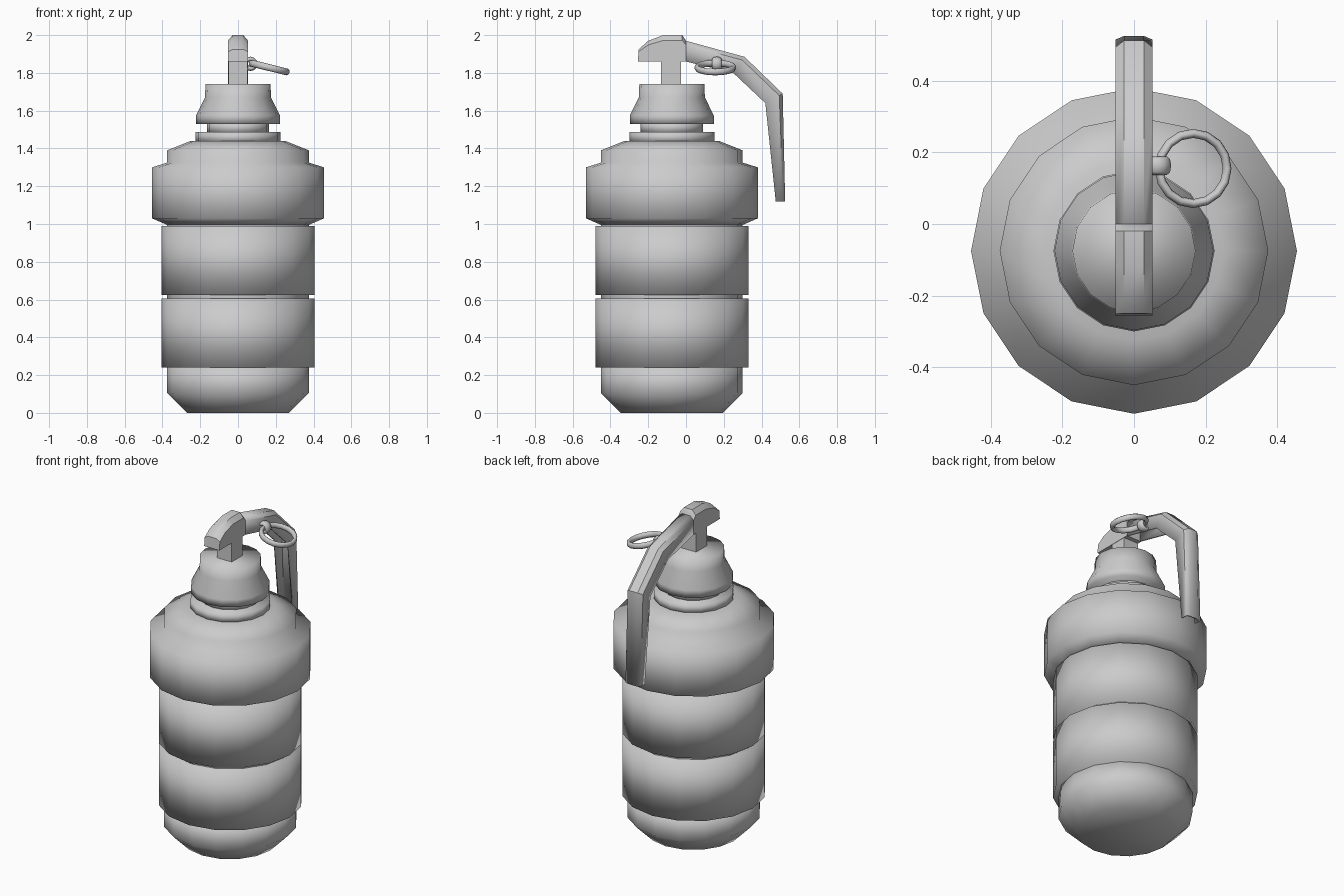
import bpy, bmesh, math
from mathutils import Vector, Matrix

if "Cube" in bpy.data.objects:
    bpy.data.objects.remove(bpy.data.objects["Cube"], do_unlink=True)

CENTRE_Y = -0.075   # axis of the round body
SIDES = 16

grey = bpy.data.materials.new("plain grey")
grey.use_nodes = True
grey.diffuse_color = (0.6, 0.6, 0.6, 1)
grey.node_tree.nodes["Principled BSDF"].inputs["Base Color"].default_value = (0.6, 0.6, 0.6, 1)


def finish(name, bm, fix_normals=True, angle=None):
    """Turn a bmesh into a shaded, coloured object."""
    if fix_normals:
        bmesh.ops.recalc_face_normals(bm, faces=bm.faces[:])
    mesh = bpy.data.meshes.new(name)
    bm.to_mesh(mesh)
    bm.free()
    mesh.materials.append(grey)
    obj = bpy.data.objects.new(name, mesh)
    bpy.context.collection.objects.link(obj)
    bpy.ops.object.select_all(action='DESELECT')
    obj.select_set(True)
    bpy.context.view_layer.objects.active = obj
    if angle is None:
        bpy.ops.object.shade_smooth()
    else:
        bpy.ops.object.shade_smooth_by_angle(angle=math.radians(angle))
    return obj


def skin(bm, rings, closed=True):
    """Join successive rows of points with quads."""
    rows = [[bm.verts.new(p) for p in ring] for ring in rings]
    n = len(rows[0])
    for a, b in zip(rows, rows[1:]):
        for j in range(n if closed else n - 1):
            k = (j + 1) % n
            bm.faces.new((a[j], a[k], b[k], b[j]))
    return rows


def turned(name, profile):
    """Capped round part from (radius, height) pairs."""
    bm = bmesh.new()
    turns = [2 * math.pi * i / SIDES for i in range(SIDES)]
    rows = skin(bm, [[(r * math.cos(t), CENTRE_Y + r * math.sin(t), z) for t in turns]
                     for r, z in profile])
    bm.faces.new(rows[0])
    bm.faces.new(rows[-1])
    return finish(name, bm)


def section(top, bottom, half=0.052, flat=0.028, drop=0.2):
    """Chamfered channel section between a top and a bottom (y, z) point."""
    t, b = Vector((0, *top)), Vector((0, *bottom))
    s = t.lerp(b, drop)
    left = [b + Vector((-half, 0, 0)), s + Vector((-half, 0, 0)), t + Vector((-flat, 0, 0))]
    return left + [Vector((-p.x, p.y, p.z)) for p in reversed(left)]


def torus(name, centre, major, minor_r, minor_z, rotation, segments=16, sides=8):
    """Ring with an oval tube section."""
    bm = bmesh.new()
    rings = []
    for i in range(segments + 1):
        a = 2 * math.pi * i / segments
        ring = []
        for j in range(sides):
            b = 2 * math.pi * j / sides
            r = major + minor_r * math.cos(b)
            ring.append((r * math.cos(a), r * math.sin(a), minor_z * math.sin(b)))
        rings.append(ring)
    skin(bm, rings)
    bmesh.ops.remove_doubles(bm, verts=bm.verts[:], dist=1e-5)
    bm.transform(Matrix.Translation(centre) @ rotation)
    return finish(name, bm)


# Round body, from the base up
turned("base", [(0.27, 0), (0.375, 0.105), (0.375, 0.25)])
turned("body_core", [(0.375, 0.25), (0.375, 1.01)])
for label, z in (("lower_band", 0.24), ("upper_band", 0.625)):
    turned(label, [(0.405, z), (0.405, z + 0.365)])
turned("shoulder", [(0.375, 0.995), (0.455, 1.03), (0.455, 1.3), (0.375, 1.325),
                    (0.375, 1.39), (0.25, 1.44)])
turned("neck_ring", [(0.225, 1.43), (0.225, 1.488)])
turned("neck", [(0.165, 1.48), (0.165, 1.54)])
turned("cap", [(0.222, 1.53), (0.222, 1.575), (0.175, 1.67), (0.172, 1.742)])

# Post carrying the lever head
bm = bmesh.new()
bmesh.ops.create_cube(bm, size=1, matrix=Matrix.Translation((0, -0.08, 1.81))
                      @ Matrix.Diagonal((0.1, 0.106, 0.15, 1)))
finish("post", bm, angle=30)

# Solid lever head
bm = bmesh.new()
head = [((-0.25, 1.925), (-0.255, 1.86)), ((-0.2, 1.97), (-0.2, 1.86)),
        ((-0.12, 2.0), (-0.12, 1.86)), ((-0.02, 2.0), (-0.02, 1.86)),
        ((0.0, 1.97), (0.0, 1.86))]
rows = skin(bm, [section(t, b) for t, b in head])
bm.faces.new(rows[0])
bm.faces.new(rows[-1])
finish("lever_head", bm, angle=35)

# Hollow folded lever
bm = bmesh.new()
arm = [((0.0, 1.97), (0.0, 1.86)), ((0.31, 1.885), (0.25, 1.80)),
       ((0.512, 1.69), (0.42, 1.64)), ((0.525, 1.12), (0.475, 1.12))]
skin(bm, [section(t, b) for t, b in arm], closed=False)
lever = finish("lever", bm, fix_normals=False, angle=35)
shell = lever.modifiers.new("sheet_thickness", 'SOLIDIFY')
shell.thickness = 0.01
shell.offset = -1

# Pull ring and the small eye holding it
torus("pull_ring", (0.165, 0.155, 1.828), 0.098, 0.0125, 0.018,
      Matrix.Rotation(math.radians(14), 4, 'Y'))
torus("pin_eye", (0.066, 0.163, 1.848), 0.026, 0.012, 0.026,
      Matrix.Rotation(math.radians(90), 4, 'X'), segments=12)
